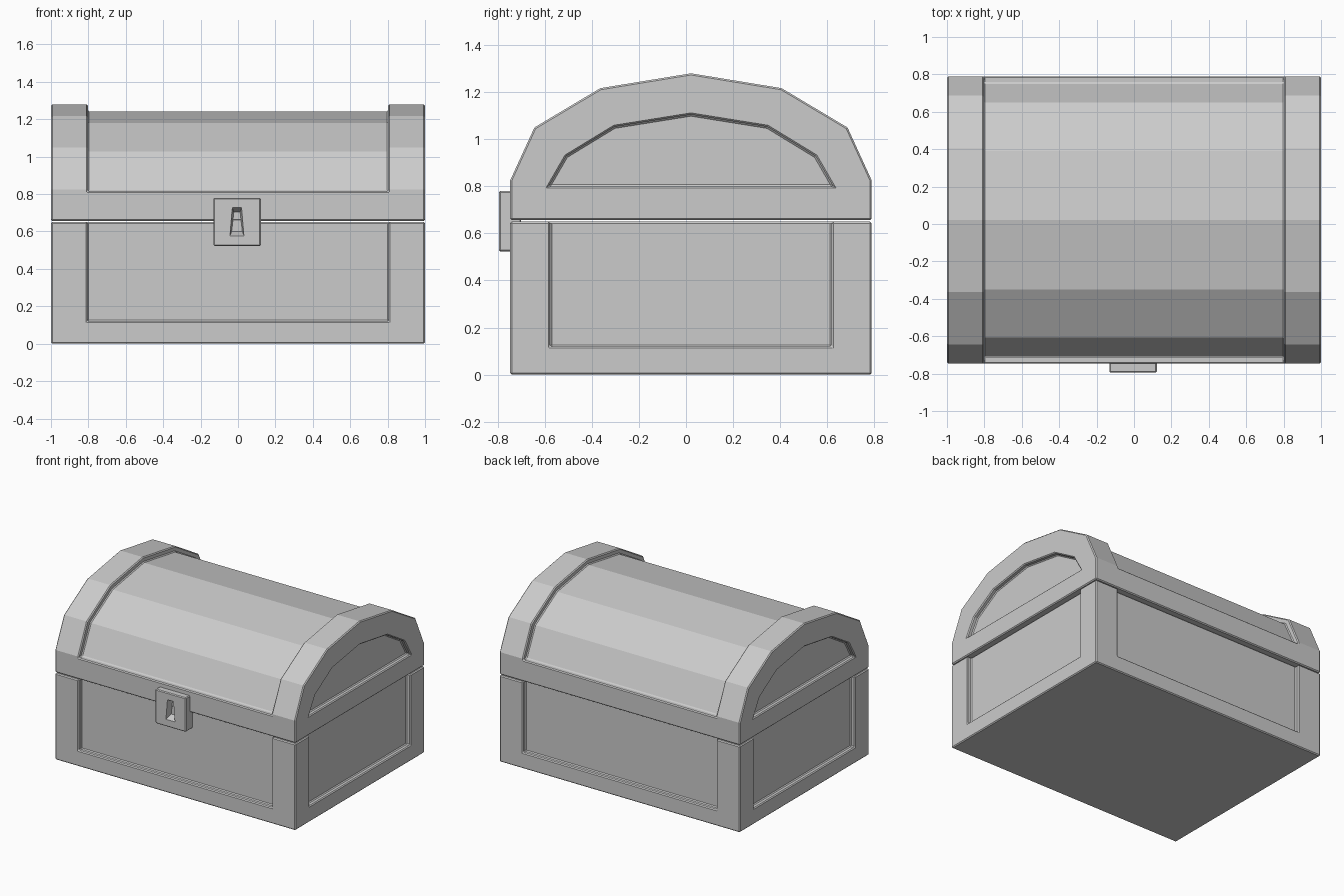
import bpy
import bmesh

if "Cube" in bpy.data.objects:
    bpy.data.objects.remove(bpy.data.objects["Cube"])

CY = 0.021            # depth centre of the chest body
HALF_Y = 0.768
DEPTH = 0.035         # recess depth


def loft(name, ring_a, ring_b):
    """Closed solid between two matching rings of 3D points."""
    bm = bmesh.new()
    a = [bm.verts.new(p) for p in ring_a]
    b = [bm.verts.new(p) for p in ring_b]
    bm.faces.new(a)
    bm.faces.new(b[::-1])
    n = len(a)
    for i in range(n):
        j = (i + 1) % n
        bm.faces.new((a[i], b[i], b[j], a[j]))
    bmesh.ops.recalc_face_normals(bm, faces=bm.faces)
    mesh = bpy.data.meshes.new(name)
    bm.to_mesh(mesh)
    bm.free()
    obj = bpy.data.objects.new(name, mesh)
    bpy.context.collection.objects.link(obj)
    return obj


def prism(name, profile, x0, x1):
    """Extrude a (y offset from centre, z) profile along x."""
    return loft(name, [(x0, CY + y, z) for y, z in profile],
                [(x1, CY + y, z) for y, z in profile])


def box(name, x0, x1, y0, y1, z0, z1):
    return prism(name, [(y0, z0), (y1, z0), (y1, z1), (y0, z1)], x0, x1)


def arch(half):
    """Mirror a half profile (first point on the centre line) to a full arch."""
    return [(-y, z) for y, z in half[:0:-1]] + half


def cut(obj, cutters):
    for c in cutters:
        c.hide_render = True
        c.hide_viewport = True
        m = obj.modifiers.new("cut", 'BOOLEAN')
        m.operation = 'DIFFERENCE'
        m.solver = 'EXACT'
        m.object = c


def bevel(obj, width):
    m = obj.modifiers.new("bevel", 'BEVEL')
    m.width = width
    m.segments = 1
    m.limit_method = 'ANGLE'
    m.angle_limit = 0.8
    m.use_clamp_overlap = False


# Base with a recessed panel on each of the four sides, open up to the lid
base = box("chest_base", -1, 1, -HALF_Y, HALF_Y, 0, 0.65)
panels = []
for s in (-1, 1):
    ya, yb = sorted((s * (HALF_Y - DEPTH), s * (HALF_Y + 0.1)))
    panels.append(box("base_long_panel_cutter", -0.805, 0.805, ya, yb, 0.12, 0.75))
    xa, xb = sorted((s * (1 - DEPTH), s * 1.1))
    panels.append(box("base_end_panel_cutter", xa, xb, -0.598, 0.598, 0.12, 0.75))
cut(base, panels)
bevel(base, 0.007)

# Faceted barrel lid
outer = [(0, 1.28), (0.385, 1.217), (0.665, 1.05), (HALF_Y, 0.825), (HALF_Y, 0.656)]
lid = prism("chest_lid", arch(outer), -1, 1)

# Lowered middle of the lid between the two end bands
inner = [(0, 1.241), (0.37, 1.18), (0.628, 1.027), (0.731, 0.815)]
around = [(0.9, 0.815), (0.9, 1.5), (-0.9, 1.5), (-0.9, 0.815)]
lid_cutters = [prism("lid_middle_cutter", arch(inner) + around, -0.803, 0.803)]

# Arched recess on each end of the lid
end_panel = [(0, 1.105), (0.325, 1.053), (0.53, 0.928), (0.604, 0.80)]
for s in (-1, 1):
    lid_cutters.append(prism("lid_end_panel_cutter", arch(end_panel),
                             s * (1 - DEPTH), s * 1.1))
cut(lid, lid_cutters)
bevel(lid, 0.007)

# Lock plate with a tapered keyhole
lock = box("lock_plate", -0.132, 0.122, -0.795 - CY, -0.70 - CY, 0.523, 0.78)
bevel(lock, 0.006)
front_ring = [(-0.043, 0.577), (0.032, 0.577), (0.019, 0.727), (-0.030, 0.727)]
back_ring = [(-0.034, 0.600), (0.023, 0.600), (0.011, 0.703), (-0.022, 0.703)]


def ring_at(t):
    """Keyhole outline at fraction t of its depth."""
    return [(ax + (bx - ax) * t, -0.795 + 0.05 * t, az + (bz - az) * t)
            for (ax, az), (bx, bz) in zip(front_ring, back_ring)]


cut(lock, [loft("keyhole_cutter", ring_at(-0.2), ring_at(1))])
